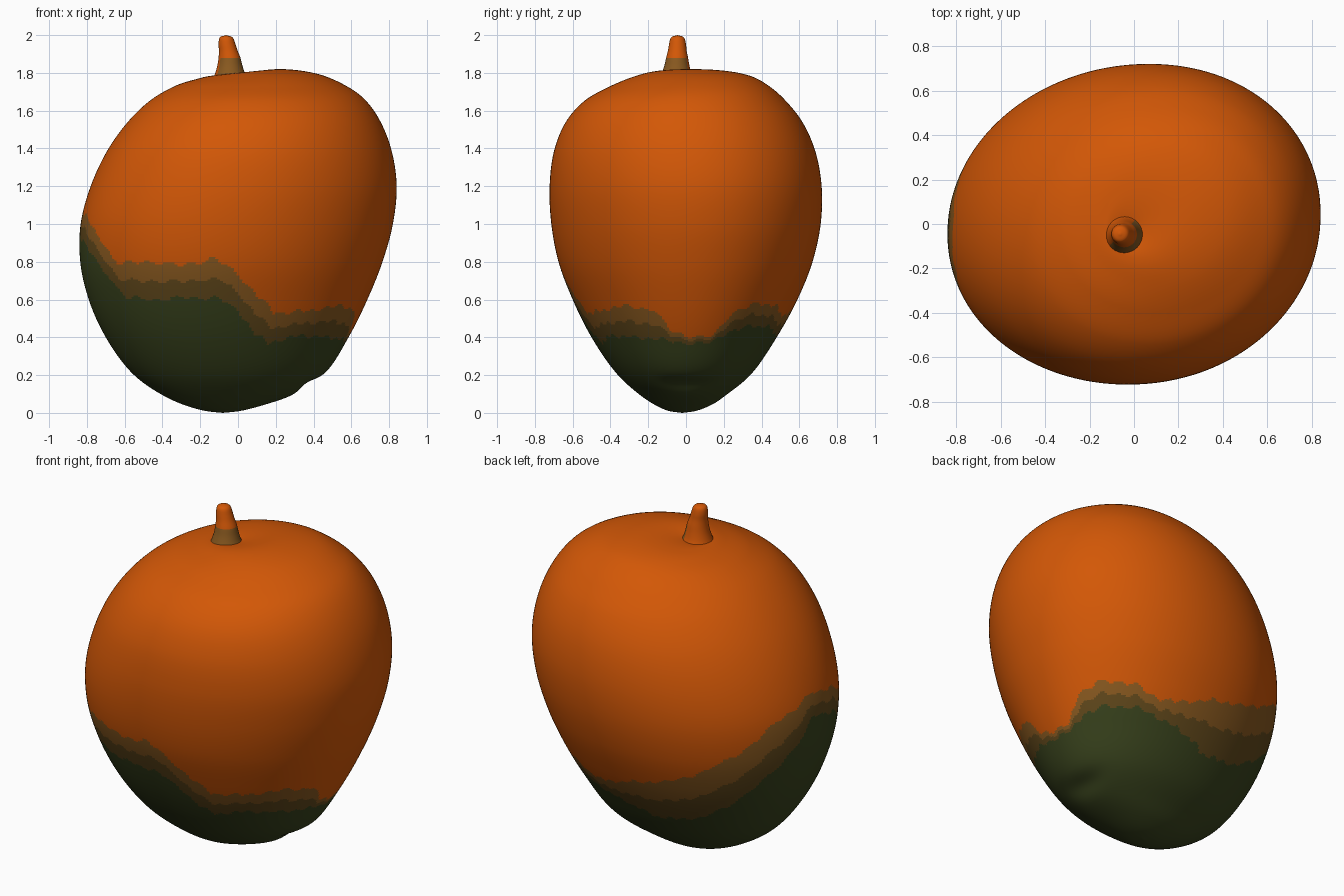
import bpy, bmesh, math

if "Cube" in bpy.data.objects:
    bpy.data.objects.remove(bpy.data.objects["Cube"])


def material(name, rgb):
    m = bpy.data.materials.new(name)
    m.diffuse_color = (*rgb, 1)
    m.use_nodes = True
    m.node_tree.nodes["Principled BSDF"].inputs["Base Color"].default_value = m.diffuse_color
    return m


ORANGE = material("ripe orange", (0.65, 0.096, 0.002))
TAN = material("turning tan", (0.25, 0.10, 0.014))
BROWN = material("turning brown", (0.12, 0.065, 0.011))
GREEN = material("unripe green", (0.040, 0.055, 0.012))


def spline(rows, u):
    """Smooth curve through rows, spaced by the distance between them, u from 0 to 1."""
    knots = [0]
    for a, b in zip(rows, rows[1:]):
        knots.append(knots[-1] + math.dist(a, b))
    n = len(rows) - 1
    s = u * knots[-1]
    i = max(k for k in range(n) if knots[k] <= s)

    def slope(k, c):
        if 0 < k < n:
            h0, h1 = knots[k] - knots[k - 1], knots[k + 1] - knots[k]
            d0 = (rows[k][c] - rows[k - 1][c]) / h0
            d1 = (rows[k + 1][c] - rows[k][c]) / h1
            return (d0 * h1 + d1 * h0) / (h0 + h1)
        j = min(k, n - 1)
        return (rows[j + 1][c] - rows[j][c]) / (knots[j + 1] - knots[j])

    h = knots[i + 1] - knots[i]
    t = (s - knots[i]) / h
    return [(2 * t**3 - 3 * t**2 + 1) * rows[i][c] + (t**3 - 2 * t**2 + t) * h * slope(i, c)
            + (3 * t**2 - 2 * t**3) * rows[i + 1][c] + (t**3 - t**2) * h * slope(i + 1, c)
            for c in range(len(rows[0]))]


def loft(name, rows, segs, rings, power, skew, deform, colour):
    """Rings of (z left, z right, x left, x right, y front, y back), pole to pole."""
    bm = bmesh.new()
    loops = []
    for j in range(rings + 1):
        zl, zr, xl, xr, yf, yb = spline(rows, j / rings)
        if j in (0, rings):
            loops.append([bm.verts.new(((xl + xr) / 2, (yf + yb) / 2, (zl + zr) / 2))])
            continue
        loop = []
        for k in range(segs):
            a = 2 * math.pi * k / segs
            c, s = (math.copysign(abs(v) ** (2 / power), v)
                    for v in (math.cos(a), math.sin(a + skew)))
            p = ((xl + xr) / 2 + c * (xr - xl) / 2,
                 (yf + yb) / 2 + s * (yb - yf) / 2,
                 (zl + zr) / 2 + c * (zr - zl) / 2)
            loop.append(bm.verts.new(deform(*p)))
        loops.append(loop)
    for lo, hi in zip(loops, loops[1:]):
        for k in range(segs):
            q = [lo[k % len(lo)], lo[(k + 1) % segs % len(lo)],
                 hi[(k + 1) % segs % len(hi)], hi[k % len(hi)]]
            f = bm.faces.new(list(dict.fromkeys(q)))
            f.smooth = True
            f.material_index = colour(f.calc_center_median())
    bmesh.ops.recalc_face_normals(bm, faces=bm.faces)
    me = bpy.data.meshes.new(name)
    bm.to_mesh(me)
    bm.free()
    for m in (ORANGE, TAN, BROWN, GREEN):
        me.materials.append(m)
    ob = bpy.data.objects.new(name, me)
    bpy.context.collection.objects.link(ob)
    return ob


# Fruit body: lopsided egg, sections from the bottom tip to the stem hollow
BODY = [
    (0.00, 0.00, -0.08, -0.08, -0.02, -0.02),
    (0.01, 0.01, -0.17, 0.01, -0.09, 0.05),
    (0.04, 0.04, -0.28, 0.13, -0.16, 0.13),
    (0.10, 0.10, -0.41, 0.30, -0.25, 0.22),
    (0.20, 0.20, -0.55, 0.45, -0.36, 0.34),
    (0.40, 0.40, -0.70, 0.585, -0.50, 0.48),
    (0.60, 0.60, -0.79, 0.685, -0.60, 0.59),
    (0.80, 0.80, -0.835, 0.765, -0.675, 0.67),
    (1.00, 1.00, -0.833, 0.82, -0.713, 0.713),
    (1.20, 1.20, -0.78, 0.84, -0.722, 0.718),
    (1.40, 1.40, -0.685, 0.81, -0.695, 0.68),
    (1.55, 1.55, -0.575, 0.75, -0.63, 0.61),
    (1.65, 1.65, -0.47, 0.68, -0.54, 0.53),
    (1.73, 1.73, -0.335, 0.575, -0.40, 0.44),
    (1.77, 1.795, -0.21, 0.42, -0.27, 0.34),
    (1.785, 1.82, -0.14, 0.22, -0.17, 0.20),
    (1.785, 1.80, -0.10, 0.06, -0.10, 0.05),
    (1.77, 1.77, -0.04, -0.04, -0.045, -0.045),
]

# Ripening line around the fruit: degrees from +x, orange edge, green edge
LINE = [
    (0, .41, .37), (14, .40, .37), (22, .53, .43), (35, .58, .46), (50, .57, .46),
    (60, .52, .44), (75, .52, .41), (90, .57, .38), (104, .61, .34), (119, .65, .35),
    (135, .75, .39), (147, .85, .50), (162, 1.00, .70), (180, 1.09, .96), (195, 1.05, .91),
    (208, .93, .77), (217, .79, .61), (230, .80, .60), (245, .78, .61), (260, .82, .61),
    (270, .73, .54), (280, .62, .42), (290, .53, .37), (310, .54, .41), (330, .57, .40),
    (345, .54, .39), (352, .44, .38), (360, .41, .37),
]


def dent(x, y, z):
    """Shallow bruise low on the right side."""
    g = math.exp(-((x - 0.38) ** 2 + (z - 0.14) ** 2) / 0.004 - (y - 0.02) ** 2 / 0.02)
    return x - 0.016 * g, y, z + 0.016 * g


def skin(p):
    d = math.degrees(math.atan2(p.y, p.x)) % 360
    for a, b in zip(LINE, LINE[1:]):
        if a[0] <= d <= b[0]:
            t = (d - a[0]) / (b[0] - a[0])
            top, low = (a[i] + (b[i] - a[i]) * t for i in (1, 2))
            break
    z = p.z + 0.008 * math.sin(d * 0.7) + 0.005 * math.sin(d * 0.3 + 1)
    if z > top:
        return 0
    if z > (top + low) / 2:
        return 1
    return 2 if z > low else 3


loft("fruit_body", BODY, 300, 300, 2.04, 0.06, dent, skin)

# Stem: short tapered stub, brownish at its foot on the front and right
STEM = [(z, z, x - r, x + r, y - r, y + r) for z, x, y, r in (
    (1.75, -.04, -.05, 0), (1.77, -.04, -.05, .09), (1.80, -.042, -.05, .078),
    (1.84, -.043, -.048, .066), (1.88, -.045, -.047, .058), (1.92, -.052, -.046, .049),
    (1.95, -.058, -.045, .045), (1.985, -.062, -.045, .036), (2.0, -.063, -.045, 0))]


def stem_skin(p):
    return 1 if p.z < 1.88 and (p.x + 0.04) - (p.y + 0.05) > -0.02 else 0


loft("stem", STEM, 32, 40, 2, 0, lambda x, y, z: (x, y, min(z, 2.0)), stem_skin)
